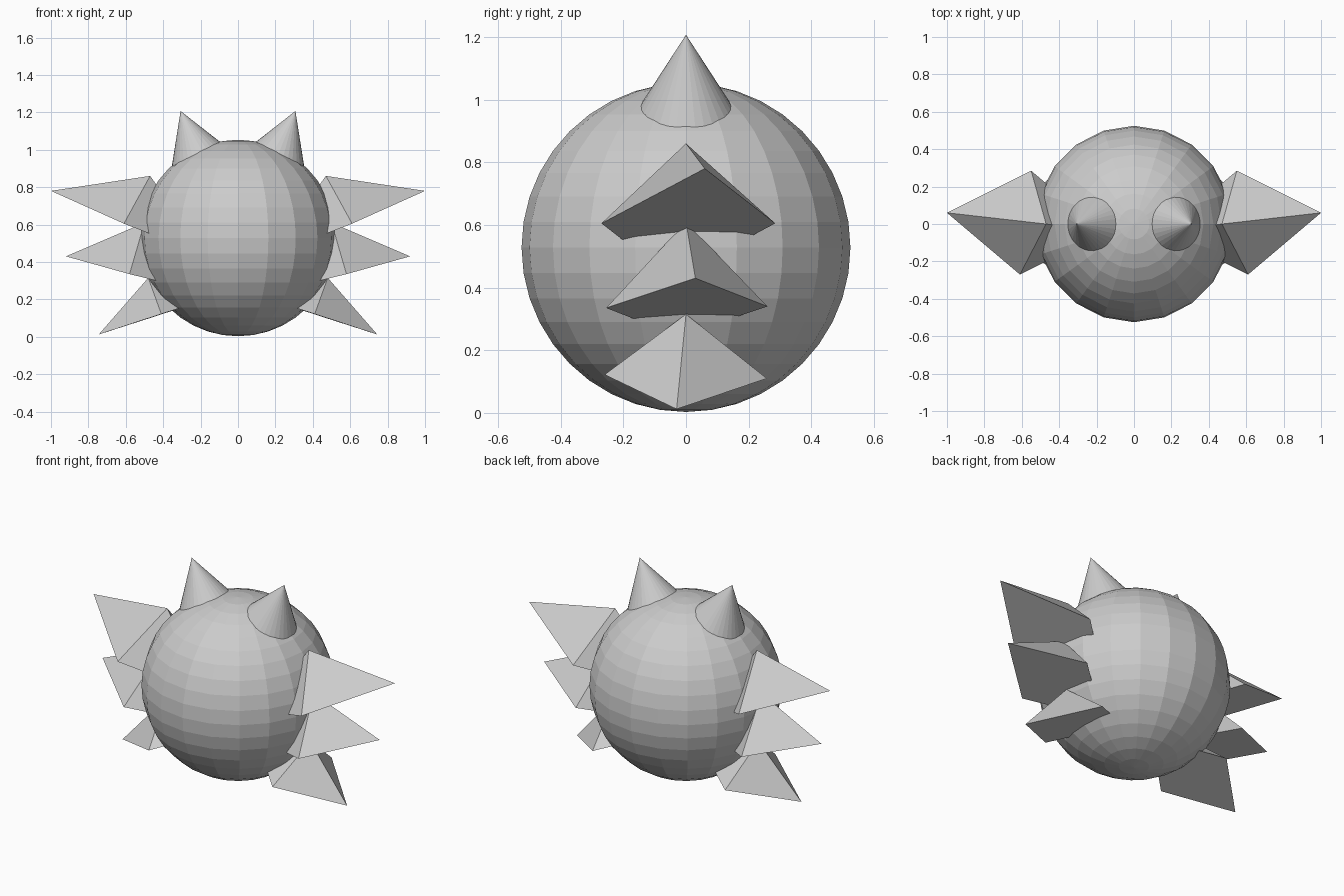
import bpy, math
from mathutils import Vector

if "Cube" in bpy.data.objects:
    bpy.data.objects.remove(bpy.data.objects["Cube"])

CENTRE_Z = 0.528


def spike(name, side, tip, front, back, apex):
    """Four-sided pyramid: diamond base whose inner corner is buried in the body."""
    pts = [Vector(p) for p in (tip, back, front, apex)]
    t, b, f, a = pts
    inner = f + b - t
    verts = [(v.x * side, v.y, v.z) for v in (t, f, inner, b, a)]
    faces = [(3, 2, 1, 0), (0, 1, 4), (1, 2, 4), (2, 3, 4), (3, 0, 4)]
    if side < 0:
        faces = [tuple(reversed(fc)) for fc in faces]
    mesh = bpy.data.meshes.new(name)
    mesh.from_pydata(verts, [], faces)
    obj = bpy.data.objects.new(name, mesh)
    bpy.context.collection.objects.link(obj)


# Round body
bpy.ops.mesh.primitive_uv_sphere_add(segments=20, ring_count=20, radius=0.525,
                                     location=(0, 0, CENTRE_Z))
bpy.context.object.name = "body"

# Tip, front corner, back corner and apex of each right-hand spike
spikes = {
    "upper_spike": ((1.0, 0.06, 0.78), (0.61, -0.27, 0.605), (0.55, 0.285, 0.605), (0.47, 0, 0.86)),
    "middle_spike": ((0.92, 0.03, 0.43), (0.58, -0.255, 0.335), (0.55, 0.26, 0.34), (0.50, 0, 0.61)),
    "lower_spike": ((0.745, -0.03, 0.012), (0.41, -0.26, 0.122), (0.44, 0.258, 0.11), (0.48, 0, 0.315)),
}

tilt = math.radians(21.5)
height = 0.32
for side, label in ((1, "right"), (-1, "left")):
    # Side spikes
    for name, points in spikes.items():
        spike(f"{label}_{name}", side, *points)
    # Cone ear, base sunk into the body
    axis = Vector((side * math.sin(tilt), 0, math.cos(tilt)))
    apex = Vector((side * 0.307, 0, 1.207))
    bpy.ops.mesh.primitive_cone_add(vertices=32, radius1=height * math.tan(math.radians(30.5)),
                                    depth=height, location=apex - axis * height / 2,
                                    rotation=(0, side * tilt, 0))
    bpy.context.object.name = f"{label}_ear"
